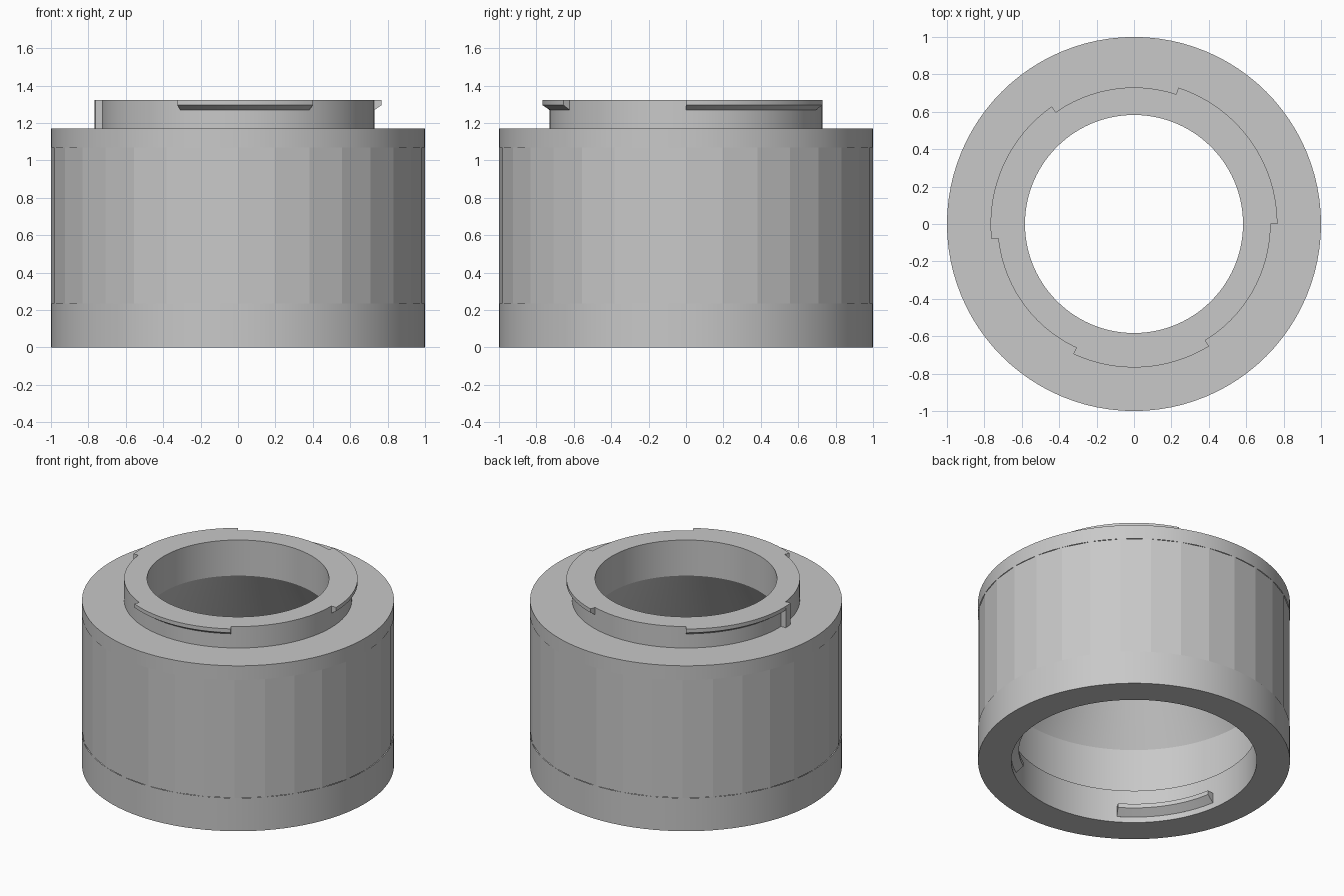
import bpy, bmesh, math

if "Cube" in bpy.data.objects:
    bpy.data.objects.remove(bpy.data.objects["Cube"])

# Single grey finish
grey = bpy.data.materials.new("satin grey")
grey.diffuse_color = (0.58, 0.58, 0.58, 1)
grey.use_nodes = True
grey.node_tree.nodes["Principled BSDF"].inputs["Base Color"].default_value = grey.diffuse_color


def sweep(name, profile, steps, start=0.0, end=360.0, smooth=True, closed=True):
    """Sweep a (radius, height) profile about z, as a ring or a capped arc."""
    full = abs(end - start) >= 360
    bm = bmesh.new()
    rows = []
    for i in range(steps if full else steps + 1):
        a = math.radians(start + (end - start) * i / steps)
        rows.append([bm.verts.new((r * math.cos(a), r * math.sin(a), z))
                     for r, z in profile])
    n = len(profile)
    for i in range(steps):
        p, q = rows[i], rows[(i + 1) % len(rows)]
        for j in range(n if closed else n - 1):
            k = (j + 1) % n
            bm.faces.new((p[j], q[j], q[k], p[k]))
    if not full:
        bm.faces.new(rows[0])
        bm.faces.new(rows[-1])
    if closed:
        bmesh.ops.recalc_face_normals(bm, faces=bm.faces[:])
    mesh = bpy.data.meshes.new(name)
    bm.to_mesh(mesh)
    bm.free()
    mesh.materials.append(grey)
    obj = bpy.data.objects.new(name, mesh)
    bpy.context.collection.objects.link(obj)
    if smooth:
        bpy.ops.object.select_all(action='DESELECT')
        obj.select_set(True)
        bpy.context.view_layer.objects.active = obj
        bpy.ops.object.shade_smooth_by_angle(angle=math.radians(25))
    return obj


# Rear ring with the wide bore and a small inner ledge
sweep("rear_ring", [(0.87, 0.235), (0.787, 0.235), (0.787, 0), (1, 0),
                    (1, 0.235)], 96, closed=False)

# Faceted outer barrel
sweep("barrel", [(1, 0.235), (1, 1.07)], 32, smooth=False, closed=False)

# Bore lining that tapers toward the front opening
sweep("bore_lining", [(0.583, 1.07), (0.87, 0.584), (0.87, 0.235)], 96,
      closed=False)

# Front shoulder and raised mount collar
sweep("front_collar", [(1, 1.07), (1, 1.17), (0.73, 1.17), (0.73, 1.322),
                       (0.583, 1.322), (0.583, 1.07)], 96, closed=False)

# Outer bayonet tabs with sloped undersides
for i, (a, b) in enumerate([(0, 72), (125, 186), (245, 301.5)]):
    sweep(f"outer_tab_{i + 1}", [(0.72, 1.27), (0.73, 1.27), (0.767, 1.295),
                                 (0.767, 1.322), (0.72, 1.322)], 16, a, b)

# Rotation stop under one tab
sweep("rotation_stop", [(0.72, 1.17), (0.767, 1.17), (0.767, 1.31),
                        (0.72, 1.31)], 2, 181.5, 186)

# Inner bayonet tabs in the rear bore
for i, (a, b) in enumerate([(66, 114), (190, 238), (304, 352)]):
    sweep(f"inner_tab_{i + 1}", [(0.80, 0.04), (0.787, 0.04), (0.738, 0.08),
                                 (0.738, 0.11), (0.80, 0.11)], 16, a, b)
